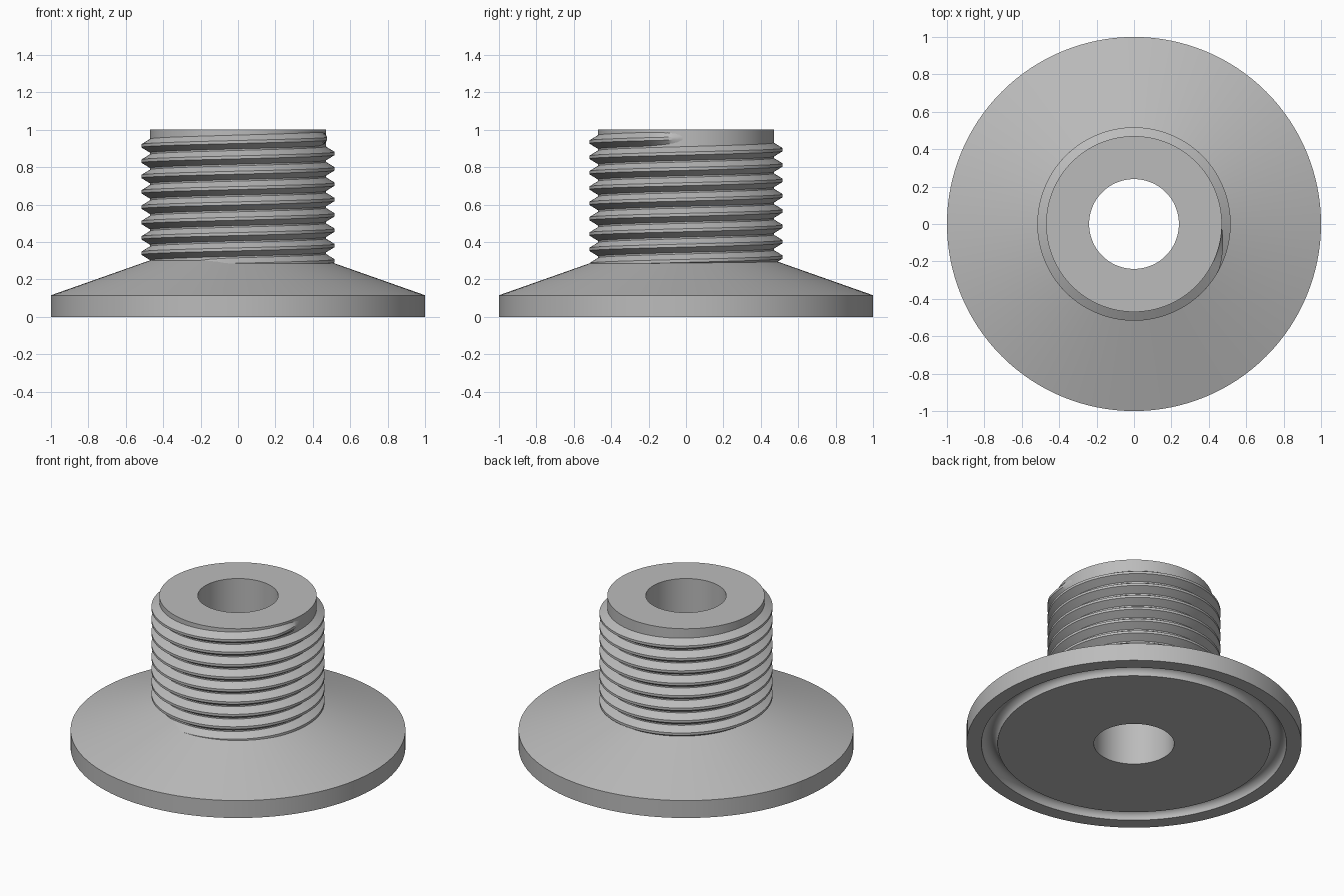
import bpy, bmesh, math

cube = bpy.data.objects.get("Cube")
if cube:
    bpy.data.objects.remove(cube, do_unlink=True)

SEGS = 128
CORE_R, CREST_R, PITCH = 0.47, 0.517, 0.082

metal = bpy.data.materials.new("brushed_grey")
metal.use_nodes = True
GREY = (0.5, 0.5, 0.5, 1)
metal.diffuse_color = GREY
metal.node_tree.nodes["Principled BSDF"].inputs["Base Color"].default_value = GREY


def loft(name, rings, close_path):
    """Skin a list of closed cross-sections, capping the ends of an open path."""
    bm = bmesh.new()
    loops = [[bm.verts.new(p) for p in ring] for ring in rings]
    pairs = list(zip(loops, loops[1:]))
    if close_path:
        pairs.append((loops[-1], loops[0]))
    else:
        bm.faces.new(loops[0])
        bm.faces.new(loops[-1])
    n = len(loops[0])
    for a, b in pairs:
        for i in range(n):
            j = (i + 1) % n
            bm.faces.new((a[i], a[j], b[j], b[i]))
    bmesh.ops.recalc_face_normals(bm, faces=bm.faces)
    mesh = bpy.data.meshes.new(name)
    bm.to_mesh(mesh)
    bm.free()
    mesh.materials.append(metal)
    obj = bpy.data.objects.new(name, mesh)
    bpy.context.collection.objects.link(obj)
    bpy.ops.object.select_all(action="DESELECT")
    obj.select_set(True)
    bpy.context.view_layer.objects.active = obj
    bpy.ops.object.shade_smooth_by_angle(angle=math.radians(30))
    return obj


def around(profile, angle, lift=0.0):
    return [(r * math.cos(angle), r * math.sin(angle), z + lift) for r, z in profile]


# Flanged body: bore, flat underside with a round seal groove, rim, cone and neck
groove = [(0.863 - 0.048 * math.cos(a), 0.048 * math.sin(a))
          for a in (math.pi * i / 12 for i in range(13))]
body = [(0.24, 1.0), (0.24, 0.0)] + groove + [
    (1.0, 0.0), (1.0, 0.115), (CORE_R, 0.302), (CORE_R, 1.0)]
loft("flanged_body",
     [around(body, 2 * math.pi * i / SEGS) for i in range(SEGS)], True)

# Right-handed external thread that fades in above the cone and out near the top
TURNS, TOP_Z, FADE = 8.35, 0.955, 0.08
steps = int(TURNS * SEGS)
rings = []
for i in range(steps + 1):
    turn = TURNS * (i / steps - 1)
    fade = min(1, -turn / FADE, (turn + TURNS) / FADE)
    crest = CORE_R - 0.004 + (CREST_R - CORE_R + 0.004) * fade
    ridge = [(CORE_R - 0.01, -0.043), (crest, -0.008),
             (crest, 0.008), (CORE_R - 0.01, 0.043)]
    rings.append(around(ridge, 2 * math.pi * turn, TOP_Z + PITCH * turn))
loft("screw_thread", rings, False)
